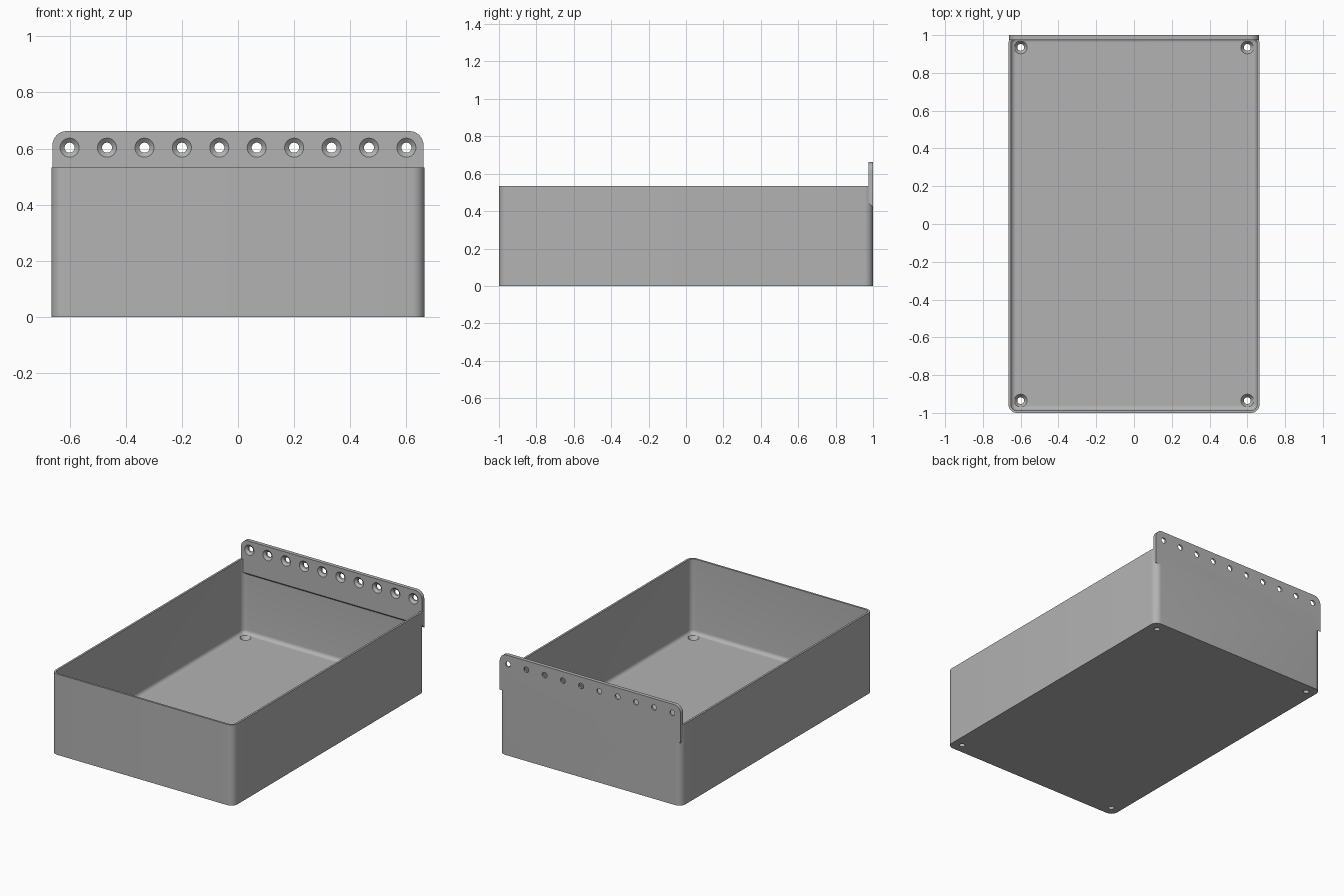
import bpy, bmesh, math

cube = bpy.data.objects.get("Cube")
if cube:
    bpy.data.objects.remove(cube, do_unlink=True)

HX, HY, H = 0.665, 1.0, 0.533     # half width, half depth, wall height
WALL, FLOOR, FILLET, CORNER = 0.013, 0.04, 0.025, 0.045
LIP, LIP_TOP = 0.025, 0.662       # hanging lip thickness and top

grey = bpy.data.materials.new("matte grey")
grey.use_nodes = True
colour = (0.45, 0.45, 0.45, 1)
grey.diffuse_color = colour
grey.node_tree.nodes["Principled BSDF"].inputs["Base Color"].default_value = colour


def rounded_rect(inset, z, steps=8):
    """Ring of points around the tray, moved inward by inset."""
    r = max(CORNER - inset, 0.012)
    cx, cy = HX - inset - r, HY - inset - r
    ring = []
    for q, (sx, sy) in enumerate([(1, 1), (-1, 1), (-1, -1), (1, -1)]):
        for i in range(steps + 1):
            a = math.pi / 2 * (q + i / steps)
            ring.append((sx * cx + r * math.cos(a), sy * cy + r * math.sin(a), z))
    return ring


def circle(r, z, n=32):
    return [(r * math.cos(2 * math.pi * i / n), r * math.sin(2 * math.pi * i / n), z)
            for i in range(n)]


def loft(name, rings):
    """Closed solid skinned through rings with equal point counts."""
    bm = bmesh.new()
    loops = [[bm.verts.new(p) for p in ring] for ring in rings]
    n = len(loops[0])
    for a, b in zip(loops, loops[1:]):
        for i in range(n):
            j = (i + 1) % n
            bm.faces.new((a[i], a[j], b[j], b[i]))
    bm.faces.new(loops[0][::-1])
    bm.faces.new(loops[-1])
    bmesh.ops.recalc_face_normals(bm, faces=bm.faces)
    mesh = bpy.data.meshes.new(name)
    bm.to_mesh(mesh)
    bm.free()
    mesh.materials.append(grey)
    obj = bpy.data.objects.new(name, mesh)
    bpy.context.collection.objects.link(obj)
    return obj


def combine(target, tool, operation):
    mod = target.modifiers.new(operation, 'BOOLEAN')
    mod.object, mod.operation, mod.solver = tool, operation, 'EXACT'
    bpy.context.view_layer.objects.active = target
    bpy.ops.object.modifier_apply(modifier=mod.name)
    bpy.data.objects.remove(tool, do_unlink=True)


def countersink(target, location, thickness, tilt=0):
    """Through hole from the back face at location, widening to the front."""
    tool = loft("hole_cutter", [circle(0.018, -0.05), circle(0.018, thickness * 0.45),
                                circle(0.034, thickness), circle(0.034, thickness + 0.04)])
    tool.hide_render = True
    tool.location = location
    tool.rotation_euler.x = tilt
    bpy.context.view_layer.update()
    combine(target, tool, 'DIFFERENCE')


# Open tray: outer wall, rim, inner wall, floor fillet
rings = [rounded_rect(0, 0), rounded_rect(0, H), rounded_rect(WALL, H)]
for i in range(7):
    a = math.pi / 2 * i / 6
    rings.append(rounded_rect(WALL + FILLET * (1 - math.cos(a)),
                              FLOOR + FILLET * (1 - math.sin(a))))
tray = loft("tray", rings)

# Hanging lip: rounded top corners, sloped underside
half, r, low = HX - 0.004, 0.05, 0.42
outline = [(-half, low), (half, low)]
for sx, start in ((1, 0), (-1, math.pi / 2)):
    for i in range(9):
        a = start + math.pi / 2 * i / 8
        outline.append((sx * (half - r) + r * math.cos(a), LIP_TOP - r + r * math.sin(a)))
front = [(x, HY - LIP, z + LIP if z == low else z) for x, z in outline]
back = [(x, HY, z) for x, z in outline]
lip = loft("hanging_lip", [front, back])
combine(tray, lip, 'UNION')

# Row of holes in the lip and one in each floor corner
for i in range(10):
    countersink(tray, (-0.6 + 1.2 * i / 9, HY, 0.603), LIP, math.pi / 2)
for x in (-0.6, 0.6):
    for y in (-0.935, 0.935):
        countersink(tray, (x, y, 0), FLOOR)

# Smooth rounds, sharp edges
bpy.ops.object.select_all(action='DESELECT')
tray.select_set(True)
bpy.context.view_layer.objects.active = tray
bpy.ops.object.shade_smooth_by_angle(angle=math.radians(30))
